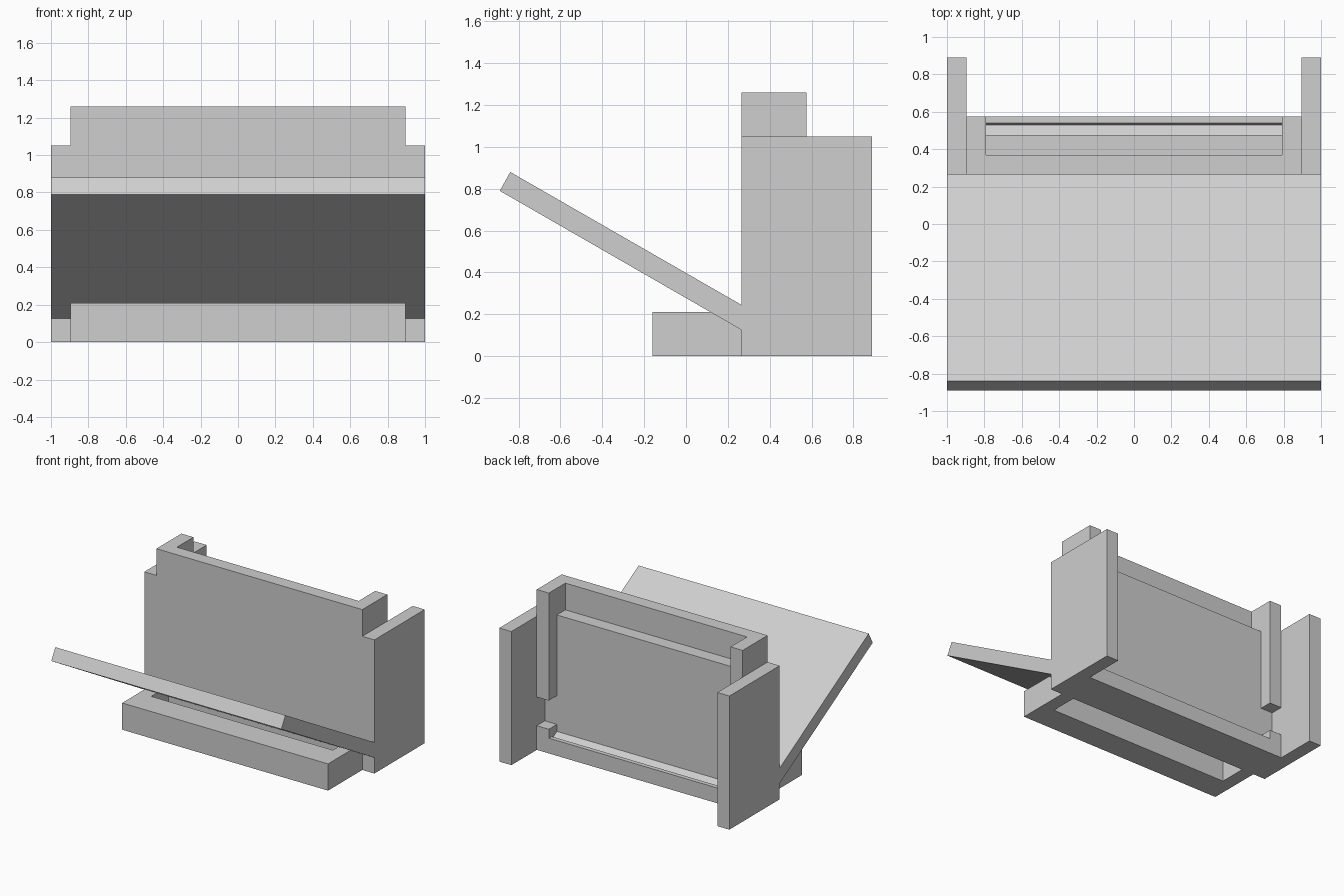
import bpy
import bmesh

cube = bpy.data.objects.get("Cube")
if cube:
    bpy.data.objects.remove(cube, do_unlink=True)

grey = bpy.data.materials.new("light grey")
grey.use_nodes = True
colour = (0.62, 0.62, 0.62, 1)
grey.diffuse_color = colour
grey.node_tree.nodes["Principled BSDF"].inputs["Base Color"].default_value = colour


def extrude_x(name, x0, x1, profile):
    """Sweep a (y, z) profile from x0 to x1."""
    bm = bmesh.new()
    face = bm.faces.new([bm.verts.new((x0, y, z)) for y, z in profile])
    swept = bmesh.ops.extrude_face_region(bm, geom=[face])
    verts = [v for v in swept["geom"] if isinstance(v, bmesh.types.BMVert)]
    bmesh.ops.translate(bm, vec=(x1 - x0, 0, 0), verts=verts)
    bmesh.ops.recalc_face_normals(bm, faces=bm.faces)
    mesh = bpy.data.meshes.new(name)
    bm.to_mesh(mesh)
    bm.free()
    mesh.materials.append(grey)
    obj = bpy.data.objects.new(name, mesh)
    bpy.context.collection.objects.link(obj)
    return obj


def rect(y0, y1, z0, z1):
    return [(y0, z0), (y1, z0), (y1, z1), (y0, z1)]


OUTER, INNER, SLOT = 1.0, 0.895, 0.79
FRONT, LEDGE, WALL, BACK = 0.265, 0.37, 0.475, 0.575
LOW, SHOULDER, TOP = 0.21, 1.05, 1.26

# Upright wall with a ledge along its back
extrude_x("upright_wall", -INNER, INNER,
          [(FRONT, 0), (WALL, 0), (WALL, SHOULDER), (LEDGE, SHOULDER),
           (LEDGE, TOP), (FRONT, TOP)])

# Tilted board
extrude_x("tilted_board", -OUTER, OUTER,
          [(-0.89, 0.79), (FRONT, 0.125), (FRONT, 0.245), (-0.84, 0.88)])

# Front lip of the base
extrude_x("base_lip", -INNER, INNER, rect(-0.16, 0.05, 0, LOW))

# Rear sill with a sloped groove
extrude_x("rear_sill", -SLOT, SLOT,
          [(WALL, 0), (BACK, 0), (BACK, 0.12), (0.54, 0.12),
           (0.53, 0.103), (WALL, 0.135)])

# Mirrored parts
for side, s in (("left", 1), ("right", -1)):
    extrude_x(side + "_side_panel", s * INNER, s * OUTER,
              rect(FRONT, 0.89, 0, SHOULDER))
    extrude_x(side + "_base_rail", s * SLOT, s * INNER,
              rect(0.05, FRONT, 0, LOW))
    extrude_x(side + "_sill_cap", s * SLOT, s * INNER,
              rect(WALL, BACK, 0, 0.19))
    extrude_x(side + "_rear_post", s * SLOT, s * INNER,
              [(LEDGE, SHOULDER), (WALL, SHOULDER), (WALL, 0.415),
               (BACK, 0.415), (BACK, TOP), (LEDGE, TOP)])
